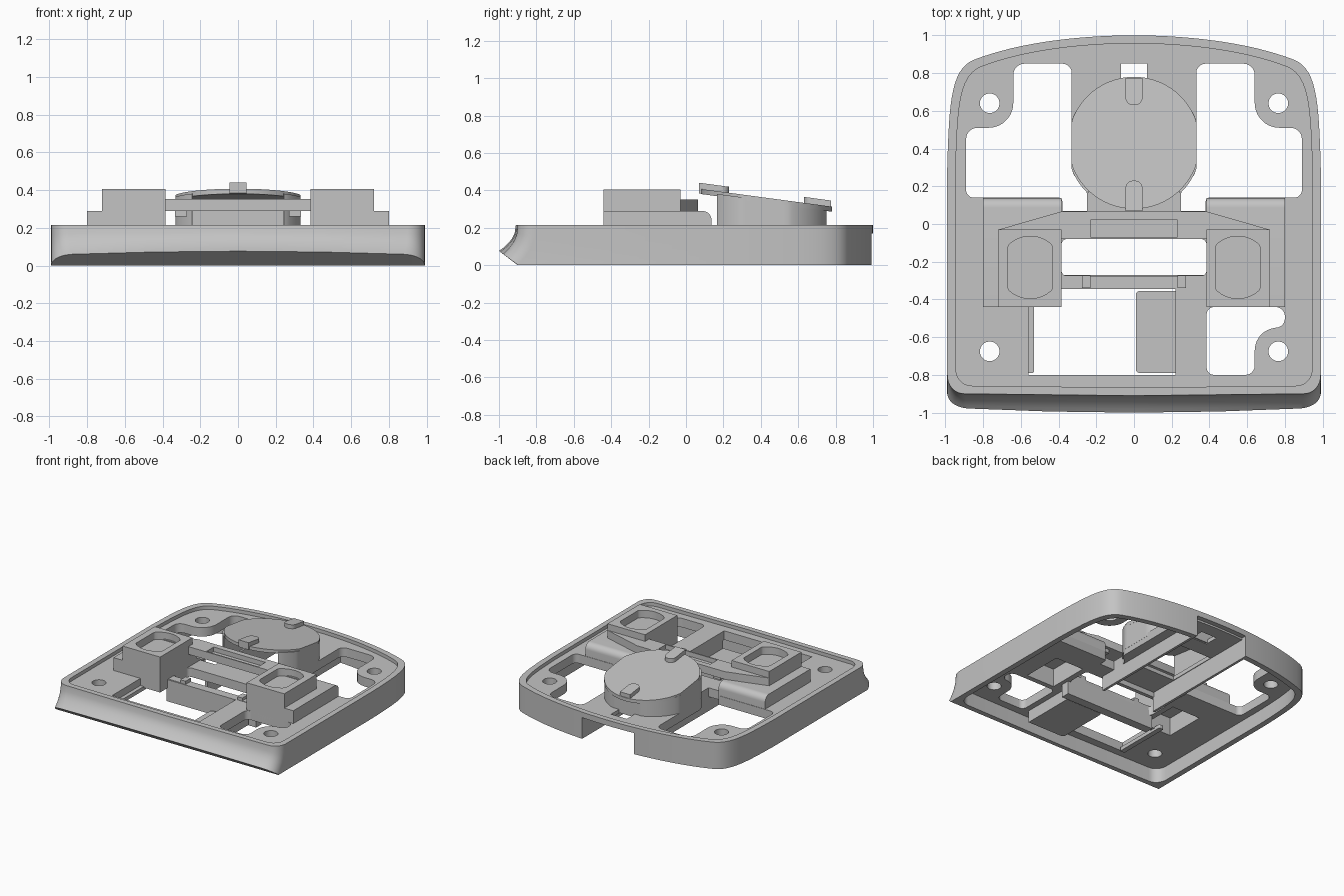
import bpy, bmesh, math
from mathutils import Vector
from mathutils.geometry import interpolate_bezier

if "Cube" in bpy.data.objects:
    bpy.data.objects.remove(bpy.data.objects["Cube"], do_unlink=True)

grey = bpy.data.materials.new("plain grey")
grey.use_nodes = True
grey.diffuse_color = (0.55, 0.55, 0.55, 1)
grey.node_tree.nodes["Principled BSDF"].inputs["Base Color"].default_value = grey.diffuse_color


def finish(name, bm):
    bmesh.ops.recalc_face_normals(bm, faces=bm.faces)
    mesh = bpy.data.meshes.new(name)
    bm.to_mesh(mesh)
    bm.free()
    obj = bpy.data.objects.new(name, mesh)
    bpy.context.collection.objects.link(obj)
    mesh.materials.append(grey)
    return obj


def curve(a, b, c, d, n=8):
    return [Vector(p[:2]) for p in interpolate_bezier(
        *[Vector((*p, 0)) for p in (a, b, c, d)], n)]


def rounded(corners):
    """Polygon from (x, y, radius) corners."""
    out = []
    for i, (x, y, r) in enumerate(corners):
        v = Vector((x, y))
        if r == 0:
            out.append(v)
            continue
        p = v + (Vector(corners[i - 1][:2]) - v).normalized() * r
        q = v + (Vector(corners[(i + 1) % len(corners)][:2]) - v).normalized() * r
        out += curve(p, p.lerp(v, 0.552), q.lerp(v, 0.552), q)
    return out


def rect(x0, x1, y0, y1, r=0):
    return rounded([(x0, y0, r), (x1, y0, r), (x1, y1, r), (x0, y1, r)])


def disc(cx, cy, r, clip=9, n=64):
    pts = []
    for i in range(n):
        a = math.tau * (i + 0.5) / n
        pts.append(Vector((cx + max(-clip, min(clip, r * math.cos(a))), cy + r * math.sin(a))))
    return pts


def mirrored(half):
    return half + [Vector((-p.x, p.y)) for p in reversed(half[1:-1])]


def prism(name, pts, z0, z1, along_x=False):
    bm = bmesh.new()
    place = (lambda p, z: (z, p[0], p[1])) if along_x else (lambda p, z: (p[0], p[1], z))
    low = [bm.verts.new(place(p, z0)) for p in pts]
    top = [bm.verts.new(place(p, z1)) for p in pts]
    bm.faces.new(low)
    bm.faces.new(top)
    for i in range(len(pts)):
        bm.faces.new((low[i - 1], low[i], top[i], top[i - 1]))
    return finish(name, bm)


def cut(obj, pts, z0=-0.1, z1=0.6):
    tool = prism("cutter", pts, z0, z1)
    tool.hide_render = True
    mod = obj.modifiers.new("cut", 'BOOLEAN')
    mod.operation, mod.solver, mod.object = 'DIFFERENCE', 'EXACT', tool
    bpy.context.view_layer.objects.active = obj
    bpy.ops.object.modifier_apply(modifier=mod.name)
    bpy.data.objects.remove(tool, do_unlink=True)


def flip(pts, s):
    return [Vector((p[0] * s, p[1])) for p in pts]


def tilt(obj, slope=-0.135, pivot=0.43, above=-1):
    for v in obj.data.vertices:
        if v.co.z > above:
            v.co.z += slope * (v.co.y - pivot)


# Outlines: bowed back and straight sides, with a top edge and a wider front lip
back = (curve((0, 1), (.3, 1), (.62, .96), (.85, .87), 16)
        + curve((.85, .87), (.97, .82), (.98, .65), (.99, .3), 16)[1:])
outline = mirrored(back + curve((.99, -.8), (.99, -.86), (.95, -.9), (.9, -.9), 10)
                   + [Vector((.45, -.905)), Vector((0, -.91))])
lip = mirrored(back + curve((.99, -.9), (.985, -.94), (.95, -.972), (.88, -.978), 10)
               + [Vector((.45, -.994)), Vector((0, -1))])
inner = [Vector((p.x * .955, (p.y - .045) * .955 + .045)) for p in outline]

# Rim: undercut plane below the lip, concave cove above it
bm = bmesh.new()
rings = [[bm.verts.new((p.x, max(p.y, -.9), 0)) for p in lip]]
for t in (0, .1, .2, .35, .5, .7, 1):
    ring = []
    for p, q in zip(lip, outline):
        z = .002 + .74 * max(0, -p.y - .9)
        pos = p.lerp(q, 1 - (1 - t) ** 2.3)
        ring.append(bm.verts.new((pos.x, pos.y, z + (.215 - z) * t)))
    rings.append(ring)
for z in (.215, 0):
    rings.append([bm.verts.new((p.x, p.y, z)) for p in inner])
for a, b in zip(rings, rings[1:] + rings[:1]):
    for i in range(len(a)):
        bm.faces.new((a[i - 1], a[i], b[i], b[i - 1]))
rim = finish("rim", bm)
cut(rim, rect(-.23, .23, .85, 1.1), -.1, .17)

# Base plate with openings and screw holes
plate = prism("base_plate", [p * 1.003 for p in inner], .115, .187)
back_hole = rounded([(.33, .85, .05), (.64, .85, .06), (.64, .51, .13), (.89, .51, .06),
                     (.89, .14, .04), (.38, .14, .02), (.38, .07, 0), (.25, .07, 0),
                     (.25, .2, .04), (.33, .26, .04)])
pocket = rect(.43, .68, -.4, -.07)
for s in (-1, 1):
    cut(plate, flip(back_hole, s))
    cut(plate, flip(pocket, s))
    for y in (.64, -.675):
        cut(plate, disc(s * .765, y, .052, n=32))
cut(plate, rect(-.385, .385, -.275, -.08, .03))
cut(plate, rect(-.56, .22, -.8, -.345))
cut(plate, rounded([(.385, -.44, .04), (.8, -.44, .05), (.8, -.55, .05), (.64, -.55, .12),
                    (.64, -.8, .05), (.385, -.8, .04)]))
cut(plate, rect(-.23, .23, -.05, 1.1), -.1, .155)
cut(plate, rect(-.225, .225, .18, .6))
cut(plate, rect(-.07, .07, .74, .852))

# Tilted round top, flush on a hollow pillar that is open to the front
pillar = prism("pillar", [Vector((p.x, max(.165, min(.75, p.y))))
                          for p in disc(0, .42, .355, .331, 96)], .16, .345)
cut(pillar, rect(-.24, .24, .05, .62))
tilt(pillar, above=.25)
cap = prism("round_top", disc(0, .43, .35, .332, 96), .333, .36)
tilt(cap)
for name, y0, y1 in (("front_tab", .07, .23), ("back_tab", .63, .775)):
    tab = prism(name, rounded([(-.045, y0, .04 * (y0 > .5)), (.045, y0, .04 * (y0 > .5)),
                               (.045, y1, .04 * (y1 < .5)), (-.045, y1, .04 * (y1 < .5))]),
                .335, .392)
    tilt(tab)

# Side blocks, raised boxes with dished tops, channel walls
step = rounded([(-.44, .12, 0), (.137, .12, 0), (.137, .29, .05), (-.44, .29, 0)])
for s, side in ((1, "left"), (-1, "right")):
    x0, x1 = sorted((s * .385, s * .8))
    block = prism(side + "_block", step, x0, x1, True)
    cut(block, flip(pocket, s), 0, .26)
    box = prism(side + "_box", flip(rect(.385, .72, -.44, -.03), s), .28, .405)
    cut(box, disc(s * .55, -.23, .165, .117), .345)
    prism(side + "_channel_wall", flip(rect(.23, .25, -.06, .95), s), 0, .14)
    prism(side + "_bracket", flip(rect(.27, .335, -.05, .04), s), .26, .295)
    prism(side + "_bar_tab", flip(rect(.23, .275, -.338, -.272), s), .12, .213)
    prism(side + "_bar_end", flip(rect(.275, .4, -.338, -.272), s), .05, .19)

# Raised crossbar with tapered ends and a shallow recess
bridge = prism("crossbar", rounded([(-.72, -.08, 0), (.72, -.08, 0), (.72, -.03, 0), (.39, .065, 0),
                                    (-.39, .065, 0), (-.72, -.03, 0)]), .29, .352)
cut(bridge, rect(-.23, .23, -.07, .02), .315)

# Lower bar, hanging paddle with its support, and front ledge
prism("lower_bar", rect(-.4, .4, -.34, -.27), .01, .155)
prism("paddle", rect(.01, .3, -.79, -.355, .02), .02, .05)
prism("paddle_support", rect(.222, .34, -.79, -.355), .02, .15)
prism("ledge", rect(-.57, -.53, -.79, -.345, .01), .1, .13)

bpy.ops.object.select_all(action='DESELECT')
for obj in bpy.context.scene.objects:
    if obj.type == 'MESH' and grey.name in obj.data.materials:
        obj.select_set(True)
        bpy.context.view_layer.objects.active = obj
bpy.ops.object.shade_smooth_by_angle(angle=math.radians(30))
